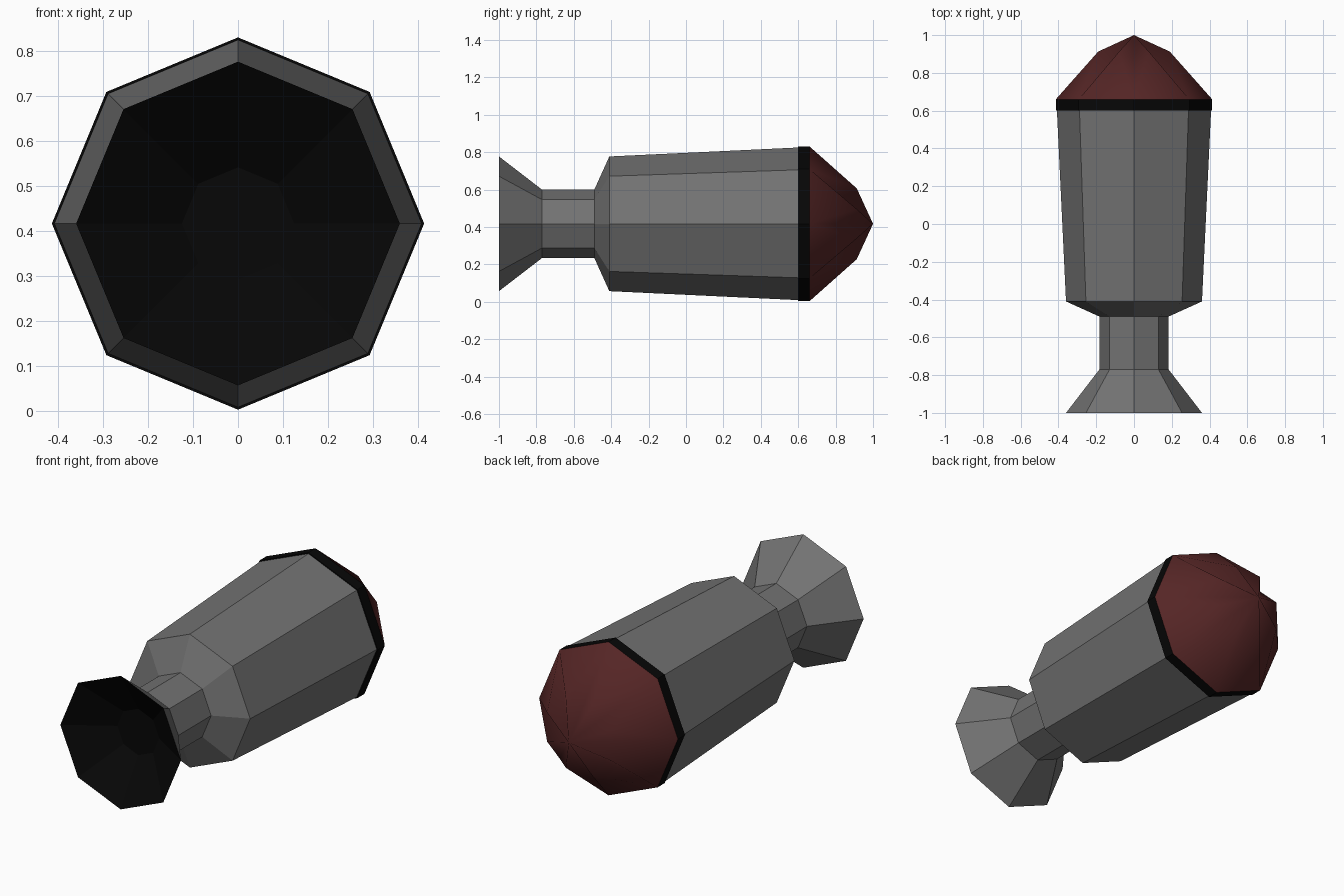
import bpy, bmesh, math

if "Cube" in bpy.data.objects:
    bpy.data.objects.remove(bpy.data.objects["Cube"])

CZ = 0.417   # height of the long axis
N = 8        # sides


def material(name, rgb):
    m = bpy.data.materials.new(name)
    m.diffuse_color = (*rgb, 1)
    m.use_nodes = True
    m.node_tree.nodes["Principled BSDF"].inputs["Base Color"].default_value = m.diffuse_color
    return m


GREY = material("dark_grey", (0.17, 0.17, 0.17))
BLACK = material("black", (0.002, 0.002, 0.002))
RED = material("dark_red", (0.092, 0.019, 0.019))


def ring(bm, r, y, turn=0.0):
    return [bm.verts.new((r * math.cos(a), y, CZ + r * math.sin(a)))
            for a in (2 * math.pi * (i + turn) / N for i in range(N))]


def finish(bm, name, mat, inward=False, smooth=False):
    if not inward:
        bmesh.ops.recalc_face_normals(bm, faces=bm.faces[:])
    for f in bm.faces:
        f.smooth = smooth
    me = bpy.data.meshes.new(name)
    bm.to_mesh(me)
    bm.free()
    me.materials.append(mat)
    ob = bpy.data.objects.new(name, me)
    bpy.context.collection.objects.link(ob)


def lathe(name, profile, mat, cap_end=False, inward=False):
    """Eight-sided shell through (radius, y) points."""
    bm = bmesh.new()
    rings = [ring(bm, r, y) for r, y in profile]
    for a, b in zip(rings, rings[1:]):
        for i in range(N):
            j = (i + 1) % N
            bm.faces.new((a[i], a[j], b[j], b[i]))
    if cap_end:
        bm.faces.new(rings[-1])
    if inward:
        # the hollow of the bell must face the open end
        bmesh.ops.recalc_face_normals(bm, faces=bm.faces[:])
        if sum(f.normal.y for f in bm.faces) > 0:
            bmesh.ops.reverse_faces(bm, faces=bm.faces[:])
    finish(bm, name, mat, inward)


# grey casing: flared bell, neck, shoulder and widening body
lathe("body", [(0.36, -1.0), (0.183, -0.77), (0.183, -0.49),
               (0.36, -0.41), (0.408, 0.60)], GREY)

# dark hollow inside the bell
lathe("bell_interior", [(0.36, -1.0), (0.125, -0.85)], BLACK,
      cap_end=True, inward=True)

# black band between body and nose
lathe("band", [(0.408, 0.60), (0.414, 0.60), (0.414, 0.66)], BLACK)

# faceted nose: cone whose sides are each raised to a ridge point
bm = bmesh.new()
base = ring(bm, 0.414, 0.66)
ridge = ring(bm, 0.205, 0.913, 0.5)
tip = bm.verts.new((0, 1.0, CZ))
for i in range(N):
    a, b, m = base[i], base[(i + 1) % N], ridge[i]
    bm.faces.new((a, b, m))
    bm.faces.new((b, tip, m))
    bm.faces.new((tip, a, m))
finish(bm, "nose", RED, smooth=True)
